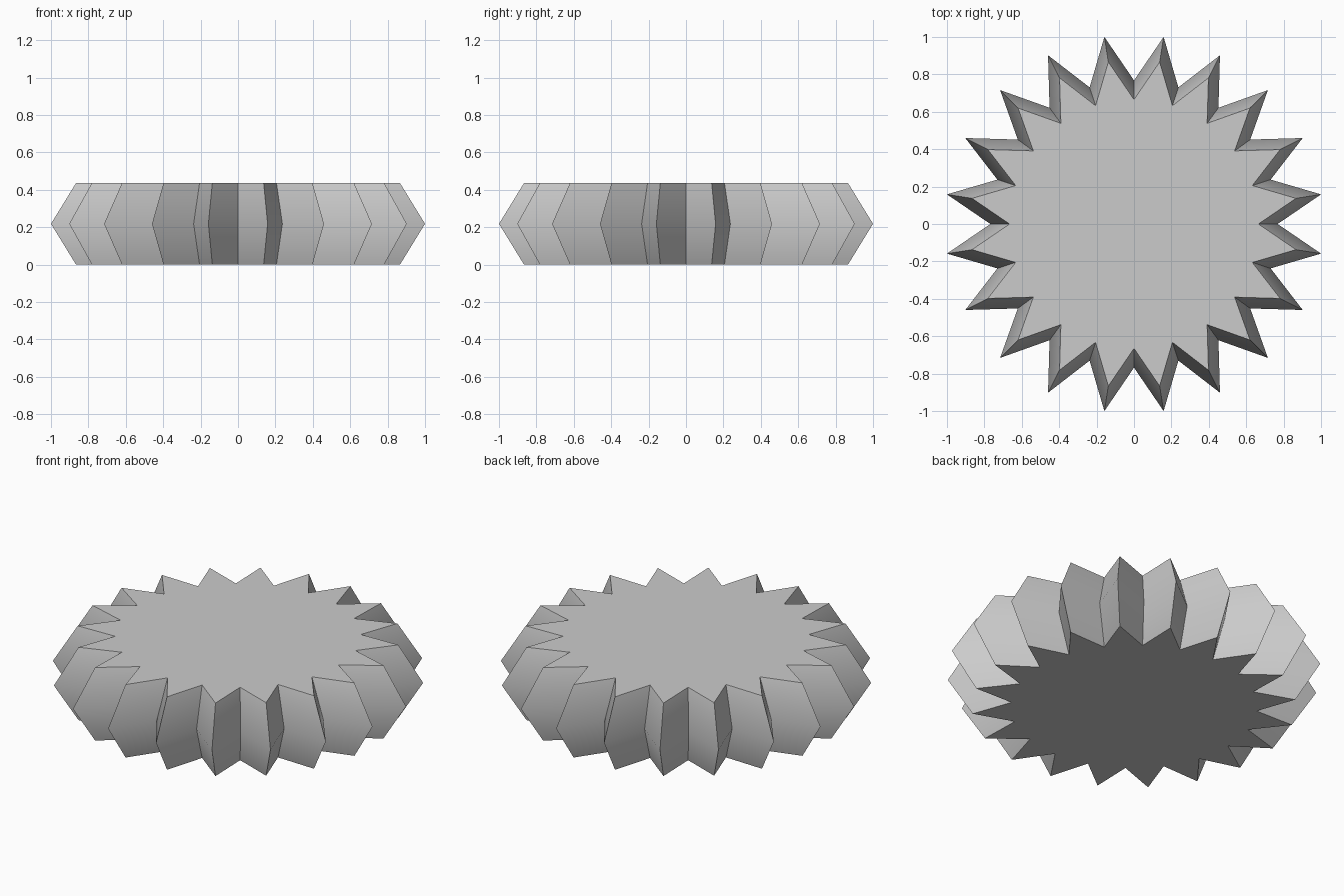
import bpy
import bmesh
from math import cos, sin, pi, radians

cube = bpy.data.objects.get("Cube")
if cube:
    bpy.data.objects.remove(cube, do_unlink=True)

POINTS = 20
TIP = 1 / cos(pi / POINTS)   # outermost tips land on the unit extents
VALLEY = 0.768
HEIGHT = 0.436
CAP_SCALE = 0.866            # top and bottom stars are smaller than the waist

grey = bpy.data.materials.new("plain_grey")
grey.use_nodes = True
colour = (0.6, 0.6, 0.6, 1)
grey.diffuse_color = colour
grey.node_tree.nodes["Principled BSDF"].inputs["Base Color"].default_value = colour


def star_ring(bm, scale, z):
    """Ring of alternating valleys and tips."""
    ring = []
    for i in range(2 * POINTS):
        r = scale * (TIP if i % 2 else VALLEY)
        a = i * pi / POINTS
        ring.append(bm.verts.new((r * cos(a), r * sin(a), z)))
    return ring


# Toothed disc: three star rings, widest at mid height
bm = bmesh.new()
rings = [star_ring(bm, s, z) for s, z in
         ((CAP_SCALE, 0), (1, HEIGHT / 2), (CAP_SCALE, HEIGHT))]
for low, high in zip(rings, rings[1:]):
    for i in range(2 * POINTS):
        j = (i + 1) % (2 * POINTS)
        bm.faces.new((low[i], low[j], high[j], high[i]))

# Flat caps
bm.faces.new(rings[0][::-1])
bm.faces.new(rings[-1])

mesh = bpy.data.meshes.new("star_disc")
bm.to_mesh(mesh)
bm.free()
mesh.materials.append(grey)
disc = bpy.data.objects.new("star_disc", mesh)
bpy.context.collection.objects.link(disc)

# Soft waist, crisp teeth and cap edges
bpy.ops.object.select_all(action="DESELECT")
disc.select_set(True)
bpy.context.view_layer.objects.active = disc
bpy.ops.object.shade_smooth_by_angle(angle=radians(40))
